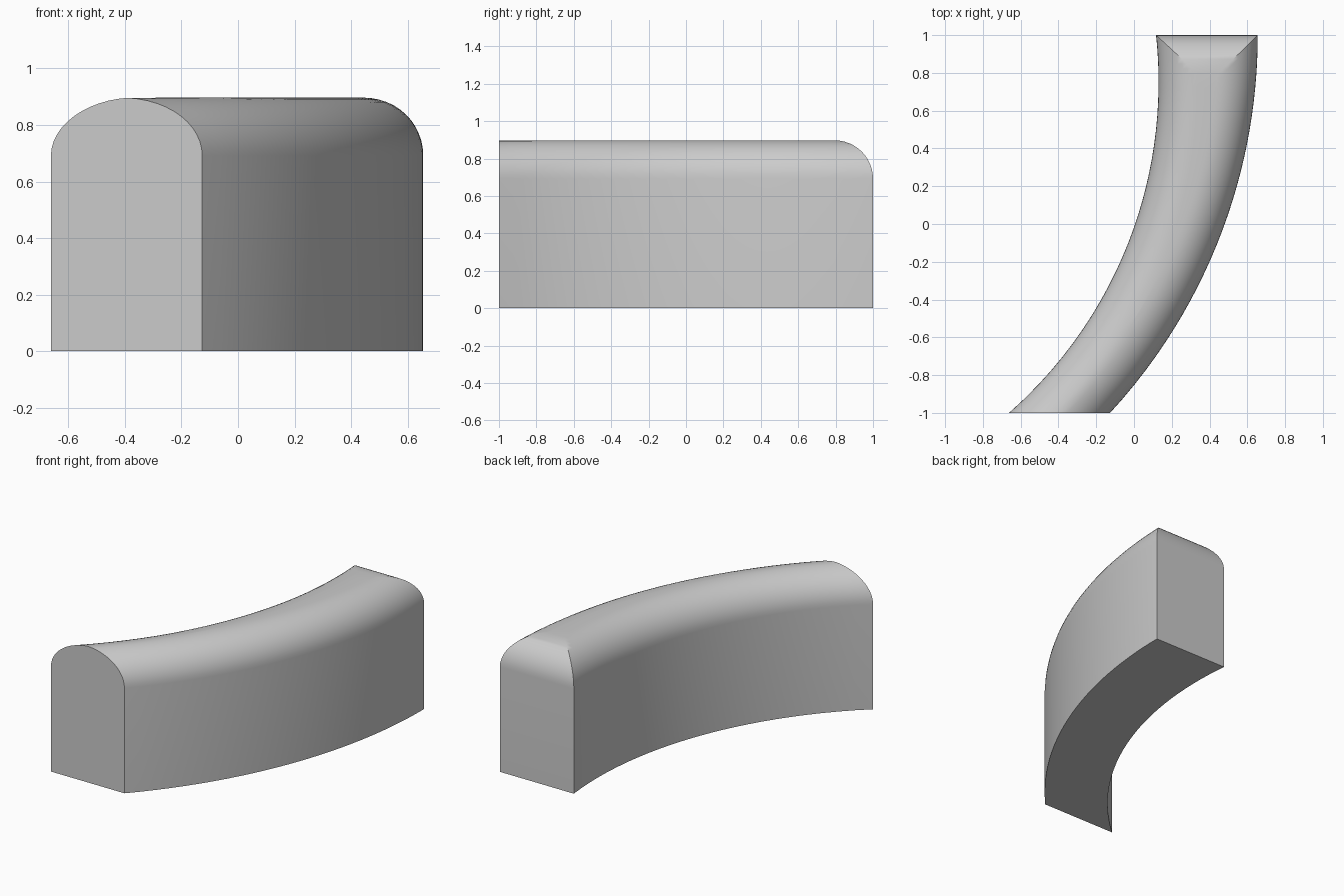
import bpy, bmesh, math

cube = bpy.data.objects.get("Cube")
if cube:
    bpy.data.objects.remove(cube)

TOP, RADIUS, STEPS = 0.897, 0.205, 12


# Plan outline: two arcs, each moved inward by the inset d
def left_x(y, d):
    return 0.13 - 2.33 + math.sqrt((2.33 + d) ** 2 - (y - 0.75) ** 2)


def right_x(y, d):
    return 0.655 - 2.95 + math.sqrt((2.95 - d) ** 2 - (y - 1) ** 2)


# Largest inset before the two rounded edges meet on the ridge
def ridge_inset(y):
    low, high = 0, RADIUS
    if left_x(y, high) <= right_x(y, high):
        return high
    for _ in range(30):
        mid = (low + high) / 2
        if left_x(y, mid) < right_x(y, mid):
            low = mid
        else:
            high = mid
    return low


def height(d):
    return TOP - RADIUS + math.sqrt(max(0, RADIUS ** 2 - (RADIUS - d) ** 2))


# Closed cross-section at y; near the back the inset is limited by the rounded end
def section(y):
    limit = ridge_inset(y)
    insets = [min(limit * (1 - math.cos(math.pi / 2 * k / STEPS)), 1 - y)
              for k in range(STEPS + 1)]
    left = [(left_x(y, d), y, height(d)) for d in insets]
    right = [(right_x(y, d), y, height(d)) for d in reversed(insets)]
    return [(left_x(y, 0), y, 0)] + left + right + [(right_x(y, 0), y, 0)]


# Rows along the sweep, then finer rows over the rounded back edge
rows = [-1 + (2 - RADIUS) * i / 24 for i in range(24)]
rows += [1 - RADIUS * (1 - math.cos(math.pi / 2 * k / STEPS)) for k in range(STEPS, -1, -1)]

bm = bmesh.new()
rings = [[bm.verts.new(p) for p in section(y)] for y in rows]
for a, b in zip(rings, rings[1:]):
    for i in range(len(a)):
        j = (i + 1) % len(a)
        bm.faces.new((a[i], a[j], b[j], b[i]))
bm.faces.new(rings[0])
bm.faces.new(rings[-1])
bmesh.ops.remove_doubles(bm, verts=bm.verts, dist=0.0001)
bmesh.ops.recalc_face_normals(bm, faces=bm.faces)

mesh = bpy.data.meshes.new("curved_block")
bm.to_mesh(mesh)
bm.free()
block = bpy.data.objects.new("curved_block", mesh)
bpy.context.collection.objects.link(block)

# Plain grey finish
grey = bpy.data.materials.new("light_grey")
grey.use_nodes = True
color = (0.6, 0.6, 0.6, 1)
grey.diffuse_color = color
grey.node_tree.nodes["Principled BSDF"].inputs["Base Color"].default_value = color
mesh.materials.append(grey)

bpy.ops.object.select_all(action="DESELECT")
block.select_set(True)
bpy.context.view_layer.objects.active = block
bpy.ops.object.shade_smooth_by_angle(angle=math.radians(30))
